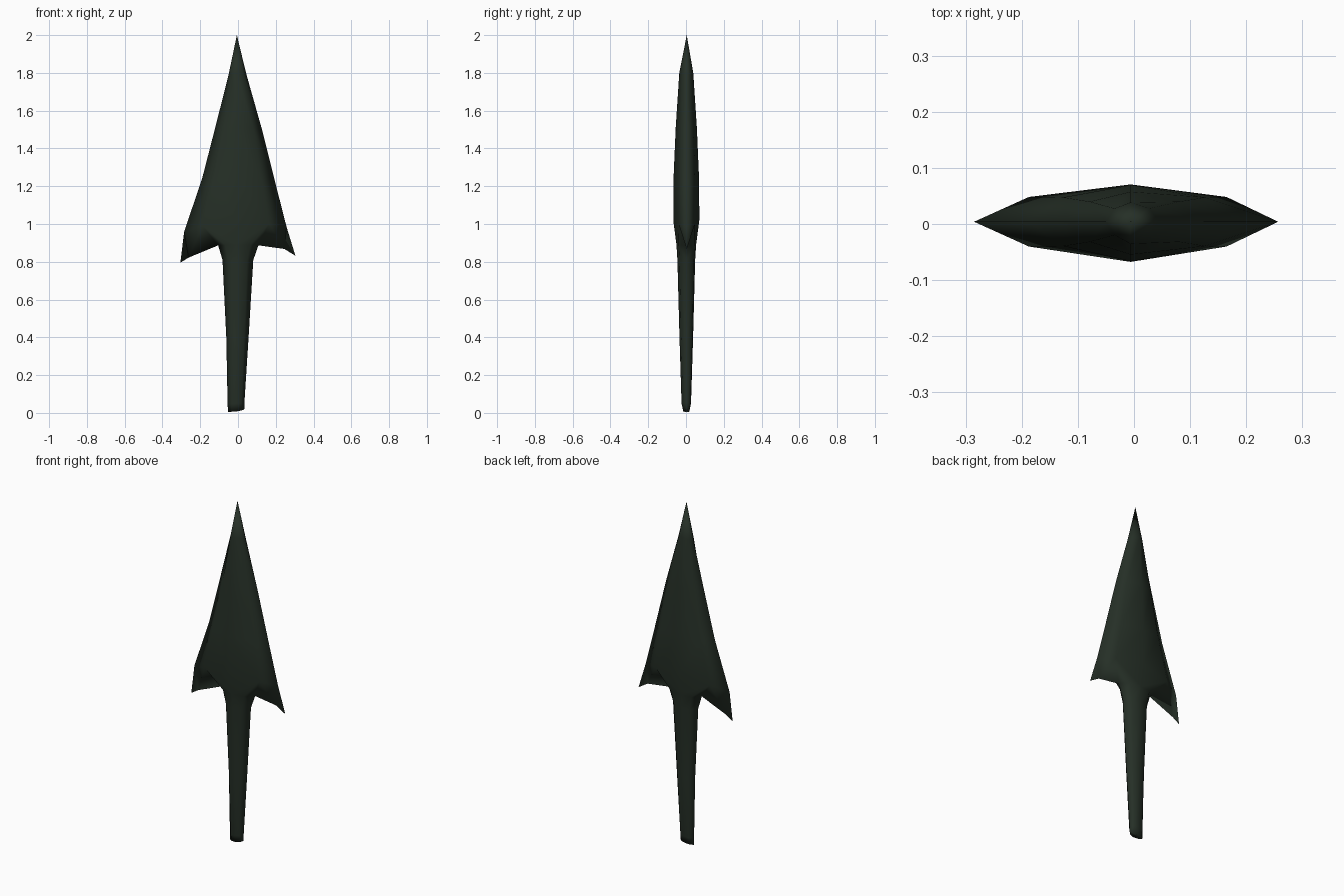
import bpy, bmesh

if "Cube" in bpy.data.objects:
    bpy.data.objects.remove(bpy.data.objects["Cube"])

iron = bpy.data.materials.new("dark green iron")
iron.diffuse_color = (0.019, 0.029, 0.020, 1)
iron.use_nodes = True
iron.node_tree.nodes["Principled BSDF"].inputs["Base Color"].default_value = iron.diffuse_color

EDGE_Y = 0.004  # plane of the cutting edge

# Blade rows: left edge (x, z), right edge (x, z), ridge (z, half thickness)
BLADE = [((-0.05, 1.79), (0.045, 1.79), 1.80, 0.037),
         ((-0.118, 1.52), (0.127, 1.50), 1.51, 0.056),
         ((-0.19, 1.24), (0.197, 1.22), 1.23, 0.068),
         ((-0.285, 0.96), (0.257, 0.985), 1.02, 0.069)]
# Stem rows, from the blade root down to the slanted foot
STEM = [((-0.105, 0.887), (0.108, 0.887), 0.89, 0.052),
        ((-0.082, 0.81), (0.081, 0.81), 0.81, 0.047),
        ((-0.062, 0.40), (0.056, 0.40), 0.40, 0.036),
        ((-0.055, 0.045), (0.034, 0.055), 0.05, 0.025),
        ((-0.053, 0.004), (0.033, 0.018), 0.008, 0.016)]
# Barbs: outer tip and inner lower edge, by side
BARBS = {0: ((-0.305, 0.795), (-0.262, 0.822)),
         4: ((0.304, 0.832), (0.245, 0.868))}


def make_row(bm, row, side, mid_x, mid_y):
    """Five points across one face: edge, shoulder, ridge, shoulder, edge."""
    (lx, lz), (rx, rz), cz, t = row
    cx = -0.006
    pts = [(lx, EDGE_Y, lz),
           (cx + (lx - cx) * mid_x, EDGE_Y + side * t * mid_y, (lz + cz) / 2),
           (cx, 0.0015 + side * t, cz),
           (cx + (rx - cx) * mid_x, EDGE_Y + side * t * mid_y, (rz + cz) / 2),
           (rx, EDGE_Y, rz)]
    return [bm.verts.new(p) for p in pts]


def bridge(bm, a, b):
    for i in range(4):
        bm.faces.new((a[i], a[i + 1], b[i + 1], b[i]))


bm = bmesh.new()
for side in (-1, 1):
    # Blade from the point down to its widest row
    blade = [make_row(bm, r, side, 0.65, 0.64) for r in BLADE]
    point = bm.verts.new((-0.006, EDGE_Y, 2.0))
    for i in range(4):
        bm.faces.new((point, blade[0][i + 1], blade[0][i]))
    for a, b in zip(blade, blade[1:]):
        bridge(bm, a, b)

    # Tapering stem
    stem = [make_row(bm, r, side, 0.62, 0.82) for r in STEM]
    for a, b in zip(stem, stem[1:]):
        bridge(bm, a, b)
    bm.faces.new(stem[-1])

    # Swept barbs joining blade and stem
    low, root = blade[-1], stem[0]
    for edge, mid in ((0, 1), (4, 3)):
        (tx, tz), (ix, iz) = BARBS[edge]
        tip = bm.verts.new((tx, EDGE_Y, tz))
        inner = bm.verts.new((ix, EDGE_Y, iz))
        bm.faces.new((low[edge], low[mid], inner, tip))
        bm.faces.new((low[mid], root[edge], inner))
        bm.faces.new((low[mid], root[mid], root[edge]))
        bm.faces.new((low[mid], low[2], root[2], root[mid]))

# Weld the two faces along the cutting edge
bmesh.ops.remove_doubles(bm, verts=bm.verts, dist=0.0005)
bmesh.ops.recalc_face_normals(bm, faces=bm.faces)
for f in bm.faces:
    f.smooth = True

mesh = bpy.data.meshes.new("barbed_spearhead")
bm.to_mesh(mesh)
bm.free()
mesh.materials.append(iron)
bpy.context.collection.objects.link(bpy.data.objects.new("barbed_spearhead", mesh))
